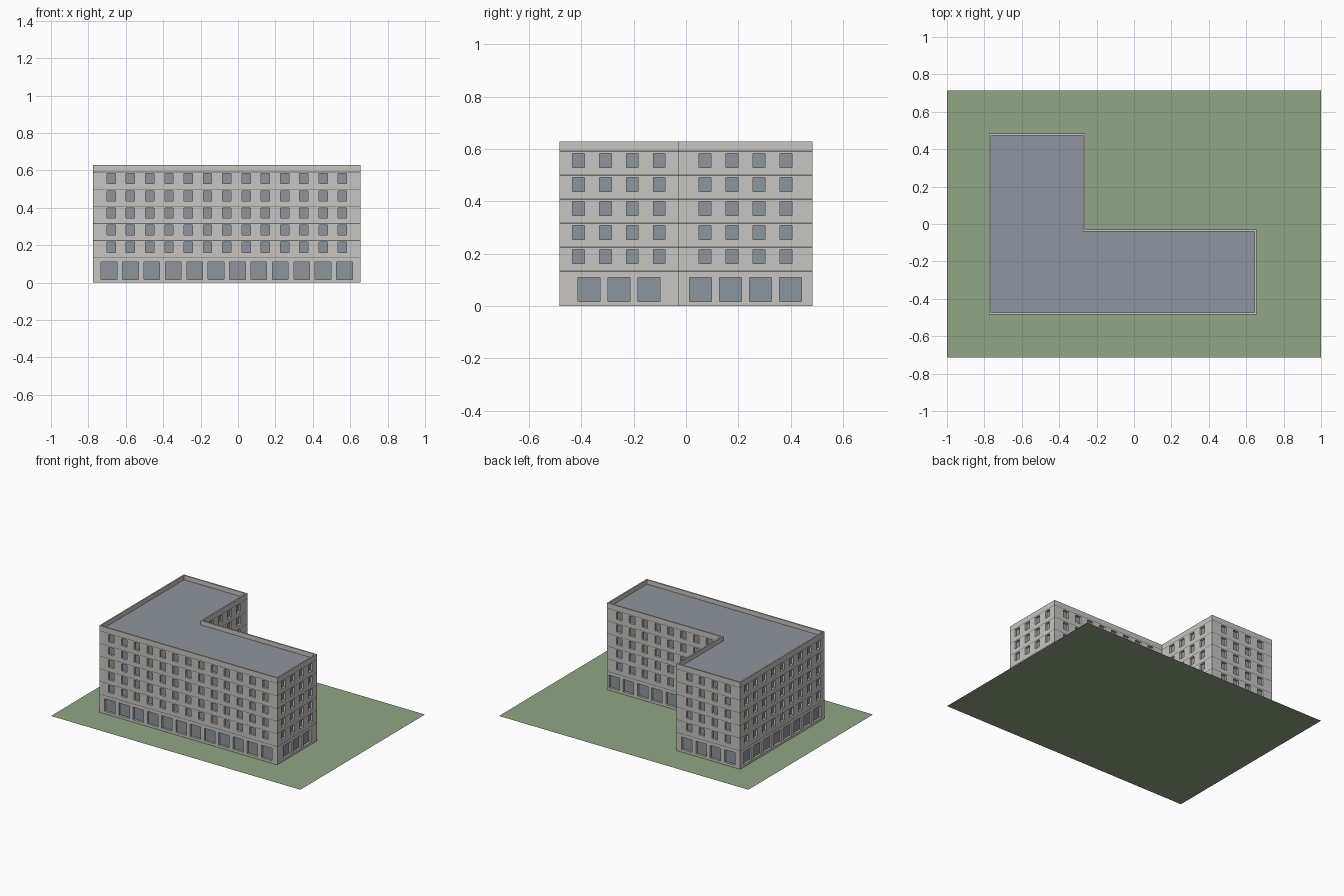
import bpy, bmesh, math
from mathutils import Vector

if "Cube" in bpy.data.objects:
    bpy.data.objects.remove(bpy.data.objects["Cube"])


def material(name, srgb):
    m = bpy.data.materials.new(name)
    m.diffuse_color = [((c + 0.055) / 1.055) ** 2.4 for c in srgb] + [1]
    m.use_nodes = True
    m.node_tree.nodes["Principled BSDF"].inputs["Base Color"].default_value = m.diffuse_color
    return m


STONE = material("pale stone", (0.785, 0.775, 0.755))
GLASS = material("grey glass", (0.55, 0.59, 0.62))
ROOF = material("slate roof", (0.56, 0.585, 0.62))
GRASS = material("lawn green", (0.57, 0.65, 0.525))
JOINT = material("dark joint", (0.42, 0.43, 0.43))

# L-shaped plan, counter-clockwise
PLAN = [Vector(p) for p in [(-.774, -.484), (.654, -.484), (.654, -.029),
                            (-.262, -.029), (-.262, .484), (-.774, .484)]]
BASE, STOREY, TOP, ROOF_Z = 0.135, 0.0917, 0.629, 0.597
RECESS, GAP, RIM = 0.015, 0.004, 0.01


def inset(poly, t):
    """Move every corner of a right-angled outline inwards by t."""
    out = []
    for i, p in enumerate(poly):
        a, b = (p - poly[i - 1]).normalized(), (poly[(i + 1) % len(poly)] - p).normalized()
        out.append(p + t * (Vector((-a.y, a.x)) + Vector((-b.y, b.x))))
    return out


def quad(bm, pts, mat=0):
    bm.faces.new([bm.verts.new(p) for p in pts]).material_index = mat


def finish(bm, name, *mats):
    bmesh.ops.remove_doubles(bm, verts=bm.verts, dist=1e-5)
    me = bpy.data.meshes.new(name)
    bm.to_mesh(me)
    bm.free()
    for m in mats:
        me.materials.append(m)
    bpy.context.collection.objects.link(bpy.data.objects.new(name, me))


def storey(walls, glass, a, b, z0, z1, sill, head, width, pitch, count):
    """One wall strip with a centred row of recessed windows."""
    d = (b - a).normalized()
    inward = Vector((-d.y, d.x))
    length = (b - a).length

    def pt(u, z, depth=0):
        p = a + d * u + inward * depth
        return Vector((p.x, p.y, z))

    def rect(u0, u1, v0, v1, bm=walls, depth=0, mat=0):
        quad(bm, [pt(u0, v0, depth), pt(u1, v0, depth), pt(u1, v1, depth), pt(u0, v1, depth)], mat)

    rect(0, length, z0, sill)
    rect(0, length, head, z1 - GAP)
    rect(0, length, z1 - GAP, z1, mat=1)        # joint line between storeys
    u = 0
    for i in range(count):
        left = length / 2 + (i - (count - 1) / 2) * pitch - width / 2
        right = left + width
        rect(u, left, sill, head)
        rect(left, right, sill, head, glass, RECESS)
        # reveals
        ring = [(left, sill), (right, sill), (right, head), (left, head)]
        for p, q in zip(ring, ring[1:] + ring[:1]):
            quad(walls, [pt(*p), pt(*p, RECESS), pt(*q, RECESS), pt(*q)])
        u = right
    rect(u, length, sill, head)


# Facades: tall ground floor with wide windows, then five storeys
walls, glass = bmesh.new(), bmesh.new()
for i, a in enumerate(PLAN):
    b = PLAN[(i + 1) % len(PLAN)]
    length = (b - a).length
    storey(walls, glass, a, b, 0, BASE, 0.018, 0.109, 0.084, 0.1144, int(length / 0.1144))
    for k in range(5):
        z = BASE + k * STOREY
        storey(walls, glass, a, b, z, z + STOREY, z + 0.027, z + 0.081, 0.045, 0.103,
               int((length - 0.02) / 0.103))
finish(walls, "facade_walls", STONE, JOINT)
finish(glass, "windows", GLASS)

# Parapet: outer face, coping and inner face
bm = bmesh.new()
inner = inset(PLAN, RIM)
loops = [(PLAN, BASE + 5 * STOREY), (PLAN, TOP), (inner, TOP), (inner, ROOF_Z)]
for (p, z0), (q, z1) in zip(loops, loops[1:]):
    for i in range(len(PLAN)):
        j = (i + 1) % len(PLAN)
        quad(bm, [(*p[i], z0), (*p[j], z0), (*q[j], z1), (*q[i], z1)])
finish(bm, "parapet", STONE)

# Flat roof inside the parapet
bm = bmesh.new()
quad(bm, [(*p, ROOF_Z) for p in inner])
finish(bm, "roof", ROOF)

# Lawn
bm = bmesh.new()
quad(bm, [(-1, -.714, 0), (1, -.714, 0), (1, .714, 0), (-1, .714, 0)])
finish(bm, "lawn", GRASS)
